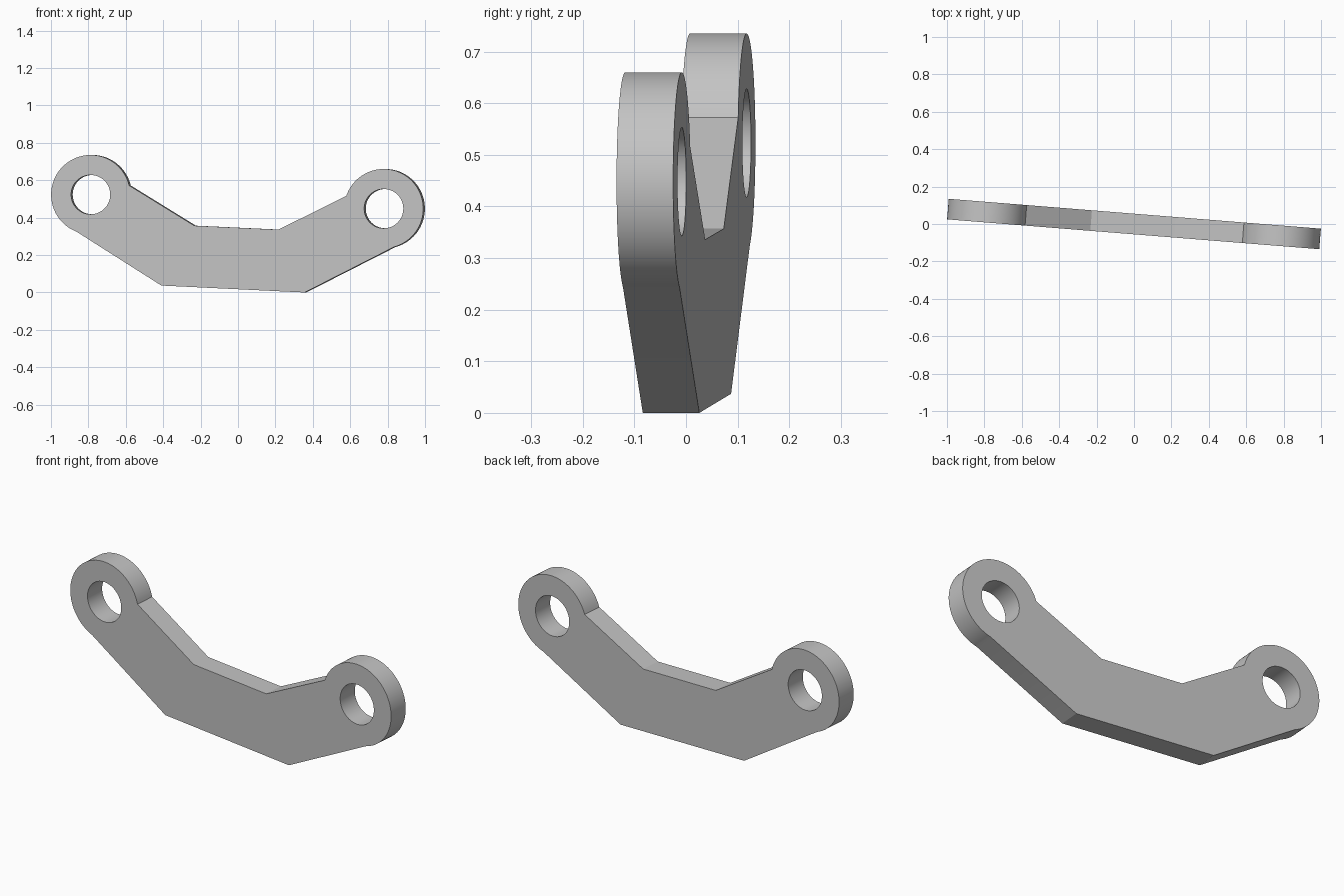
import bpy, bmesh, math

old = bpy.data.objects.get("Cube")
if old:
    bpy.data.objects.remove(old, do_unlink=True)

HALF_THICK = 0.055
BOSS_R, HOLE_R = 0.212, 0.105
LEFT_C, RIGHT_C = (-0.786, 0.523), (0.786, 0.448)


def arc(center, radius, start, end, steps=64):
    """Counter-clockwise arc between the directions of two points."""
    a = math.atan2(start[1] - center[1], start[0] - center[0])
    b = math.atan2(end[1] - center[1], end[0] - center[0])
    if b <= a + 1e-6:
        b += math.tau
    return [(center[0] + radius * math.cos(a + (b - a) * i / steps),
             center[1] + radius * math.sin(a + (b - a) * i / steps))
            for i in range(steps + 1)]


def circle(center, radius):
    side = (center[0] + radius, center[1])
    return arc(center, radius, side, side)[:-1]


# Outline: lower bends, right boss, upper bends, left boss
outline = [(-0.407, 0.037), (0.362, 0.0)]
outline += arc(RIGHT_C, BOSS_R, (0.842, 0.245), (0.583, 0.517))
outline += [(0.221, 0.336), (-0.23, 0.357)]
outline += arc(LEFT_C, BOSS_R, (-0.58, 0.572), (-0.862, 0.325))

# Filled and extruded profile with two pin holes
curve = bpy.data.curves.new("link_profile", "CURVE")
curve.dimensions = "2D"
curve.fill_mode = "BOTH"
curve.extrude = HALF_THICK
for loop in (outline, circle(LEFT_C, HOLE_R), circle(RIGHT_C, HOLE_R)):
    spline = curve.splines.new("POLY")
    spline.points.add(len(loop) - 1)
    for point, (x, z) in zip(spline.points, loop):
        point.co = (x, z, 0, 1)
    spline.use_cyclic_u = True

link = bpy.data.objects.new("link_arm", curve)
bpy.context.collection.objects.link(link)
link.rotation_euler = (math.pi / 2, 0, -0.08)
bpy.ops.object.select_all(action="DESELECT")
link.select_set(True)
bpy.context.view_layer.objects.active = link
bpy.ops.object.convert(target="MESH")

# Weld the caps to the rim
bm = bmesh.new()
bm.from_mesh(link.data)
bmesh.ops.remove_doubles(bm, verts=bm.verts, dist=0.0002)
bmesh.ops.recalc_face_normals(bm, faces=bm.faces)
bm.to_mesh(link.data)
bm.free()

# Plain grey metal
grey = bpy.data.materials.new("light_grey")
grey.use_nodes = True
colour = (0.55, 0.55, 0.55, 1)
grey.diffuse_color = colour
grey.node_tree.nodes["Principled BSDF"].inputs["Base Color"].default_value = colour
link.data.materials.clear()
link.data.materials.append(grey)

bpy.ops.object.shade_smooth_by_angle(angle=math.radians(20))
